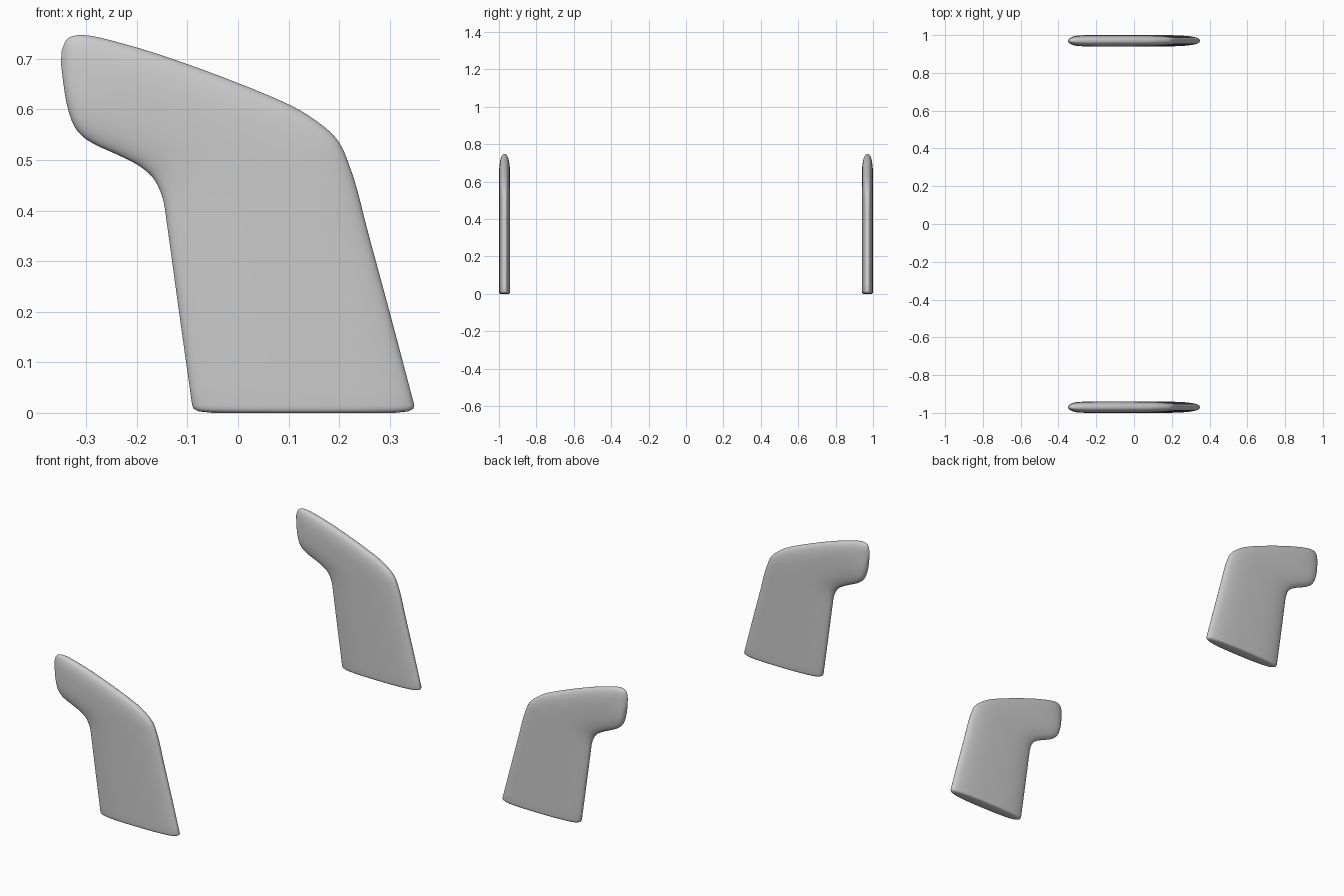
import bpy, bmesh
from math import cos, sin, pi, copysign
from mathutils import Vector

if "Cube" in bpy.data.objects:
    bpy.data.objects.remove(bpy.data.objects["Cube"])

HALF_T = 0.03      # half thickness of a panel
CENTRE_Y = 0.97    # distance of each panel from the middle
AROUND = 48        # points round each section

# Sections from foot to tip: inner edge (x, z), outer edge (x, z), thickness factor
SECTIONS = [
    (-.091, .015, .349, .015, 1), (-.117, .20, .300, .20, 1),
    (-.132, .31, .258, .355, 1), (-.141, .375, .239, .43, 1),
    (-.147, .415, .222, .485, 1), (-.156, .443, .197, .540, 1),
    (-.172, .469, .150, .581, 1), (-.200, .491, .090, .615, 1),
    (-.240, .511, -.030, .664, 1), (-.280, .529, -.150, .707, 1),
    (-.308, .547, -.230, .731, .97), (-.325, .569, -.287, .745, .86),
    (-.336, .600, -.320, .7465, .66), (-.343, .635, -.339, .738, .42),
    (-.350, .690, -.349, .715, .12),
]


def smooth_sections(rows, steps=4):
    """Catmull-Rom interpolation between the sections."""
    out = []
    for i in range(len(rows) - 1):
        a, b, c, d = (rows[min(max(i + k, 0), len(rows) - 1)] for k in (-1, 0, 1, 2))
        for s in range(steps):
            t = s / steps
            out.append([0.5 * (2 * q + (r - p) * t + (2 * p - 5 * q + 4 * r - u) * t * t
                               + (3 * q - p - 3 * r + u) * t ** 3)
                        for p, q, r, u in zip(a, b, c, d)])
    return out + [list(rows[-1])]


def ring(bm, row, y0, n=2.7):
    """Flattened superellipse spanning the inner and outer edge."""
    lo, hi = Vector((row[0], y0, row[1])), Vector((row[2], y0, row[3]))
    verts = []
    for k in range(AROUND):
        a = 2 * pi * (k + 0.5) / AROUND
        c = copysign(abs(cos(a)) ** (2 / n), cos(a))
        s = copysign(abs(sin(a)) ** (2 / n), sin(a))
        p = (lo + hi) / 2 + (hi - lo) / 2 * c
        p.y += HALF_T * row[4] * s
        verts.append(bm.verts.new(p))
    return verts


def make_panel(name, y0):
    bm = bmesh.new()
    # softly rounded underside, then the lofted body
    foot = [(-.05, 0, .31, 0, .75), (-.078, .003, .337, .003, .92), (-.088, .008, .347, .008, .98)]
    rings = [ring(bm, r, y0) for r in foot + smooth_sections(SECTIONS)]
    for a, b in zip(rings, rings[1:]):
        for k in range(AROUND):
            j = (k + 1) % AROUND
            bm.faces.new((a[k], a[j], b[j], b[k]))
    bm.faces.new(rings[0][::-1])
    bm.faces.new(rings[-1])
    bmesh.ops.recalc_face_normals(bm, faces=bm.faces)
    for f in bm.faces:
        f.smooth = True
    mesh = bpy.data.meshes.new(name)
    bm.to_mesh(mesh)
    bm.free()
    bpy.context.collection.objects.link(bpy.data.objects.new(name, mesh))


# Matching pair of side panels
for name, side in (("front_side_panel", -1), ("back_side_panel", 1)):
    make_panel(name, side * CENTRE_Y)
